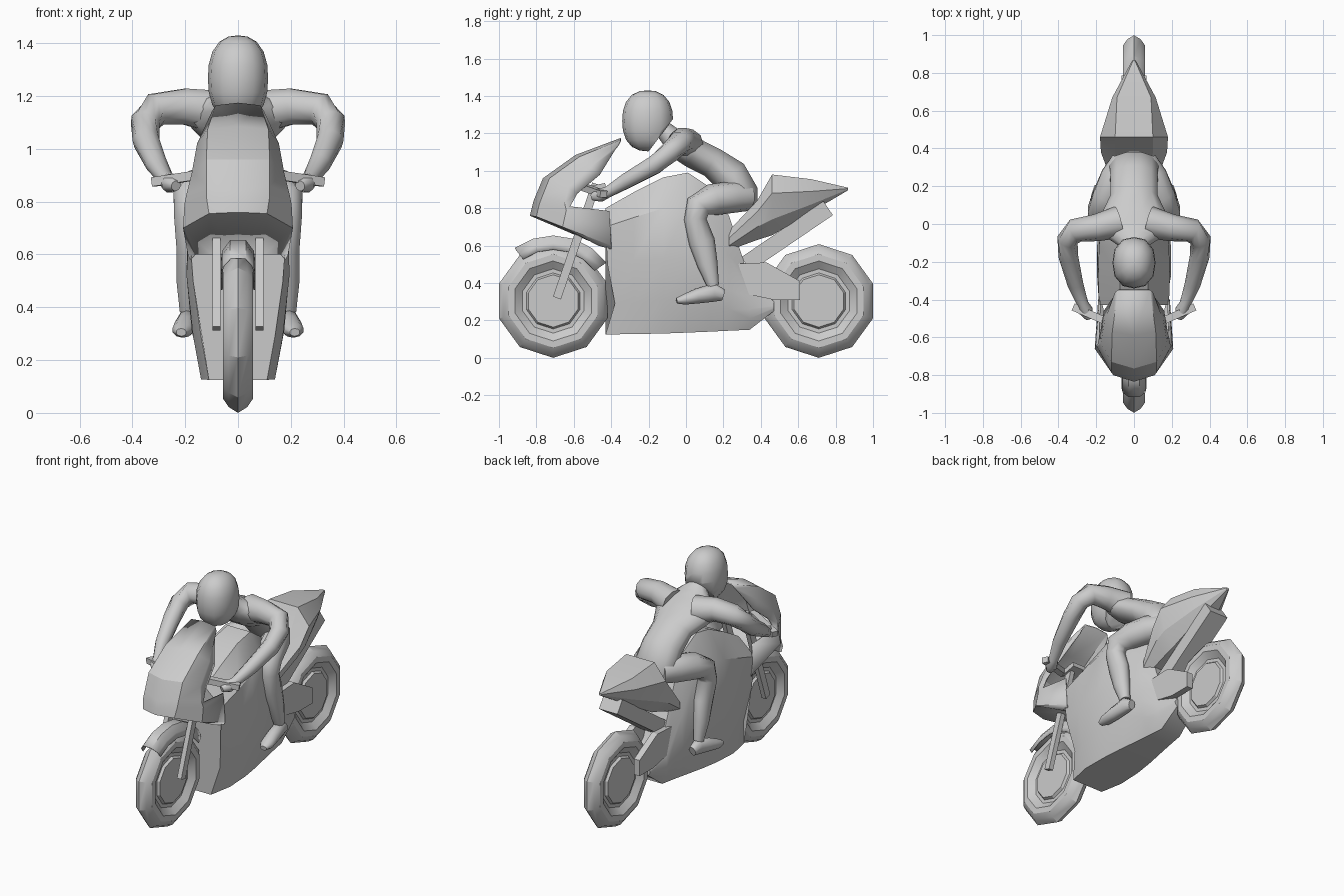
import bpy, bmesh
from math import sin, cos, pi, radians
from mathutils import Vector

if "Cube" in bpy.data.objects:
    bpy.data.objects.remove(bpy.data.objects["Cube"])

X, Z = Vector((1, 0, 0)), Vector((0, 0, 1))


def grid(name, rows, closed=True, caps=True, mirror=False, angle=30, solid=0):
    """Skin rows of points into one object, optionally mirrored across x."""
    bm = bmesh.new()
    vs = [[bm.verts.new(p) for p in r] for r in rows]
    n = len(rows[0])
    for a, b in zip(vs, vs[1:]):
        for i in range(n if closed else n - 1):
            j = (i + 1) % n
            bm.faces.new((a[i], a[j], b[j], b[i]))
    if closed and caps:
        bm.faces.new(vs[0])
        bm.faces.new(vs[-1])
    bmesh.ops.recalc_face_normals(bm, faces=bm.faces)
    return finish(name, bm, mirror, angle, solid)


def finish(name, bm, mirror=False, angle=30, solid=0):
    me = bpy.data.meshes.new(name)
    bm.to_mesh(me)
    bm.free()
    ob = bpy.data.objects.new(name, me)
    bpy.context.collection.objects.link(ob)
    bpy.ops.object.select_all(action='DESELECT')
    ob.select_set(True)
    bpy.context.view_layer.objects.active = ob
    bpy.ops.object.shade_smooth_by_angle(angle=radians(angle))
    if mirror:
        m = ob.modifiers.new("mirror", 'MIRROR')
        m.use_clip = True
    if solid:
        s = ob.modifiers.new("thickness", 'SOLIDIFY')
        s.thickness = solid
    return ob


def tube(name, path, ref=X, n=10, mirror=False, angle=60):
    """Sweep ellipses along a path of (x, y, z, half width, half depth)."""
    pts = [Vector(p[:3]) for p in path]
    rows = []
    for i, p in enumerate(path):
        t = Vector()
        if i:
            t += (pts[i] - pts[i - 1]).normalized()
        if i < len(pts) - 1:
            t += (pts[i + 1] - pts[i]).normalized()
        t.normalize()
        u = (ref - t * ref.dot(t)).normalized()
        v = t.cross(u)
        a, b = p[3], p[-1]
        rows.append([pts[i] + u * a * cos(2 * pi * (k + .5) / n) + v * b * sin(2 * pi * (k + .5) / n)
                     for k in range(n)])
    return grid(name, rows, mirror=mirror, angle=angle)


def bar(name, p, q, w, h, ref=X):
    """Rectangular bar between two points, mirrored when off centre."""
    s = 2 ** .5 / 2
    return tube(name, [(*p, w * s, h * s), (*q, w * s, h * s)], ref, 4, abs(p[0]) > 0, 30)


def hull(name, sections, angle=35):
    """Loft half sections (y, [(x, z, optional y shift) from bottom to top]) along y."""
    rows = []
    for y, half in sections:
        right = [(p[0], y + (p[2] if len(p) > 2 else 0), p[1]) for p in half]
        rows.append(right + [(-a, b, c) for a, b, c in reversed(right)])
    return grid(name, rows, angle=angle)


# wheels: ten-sided tyre, recessed rim and hub disc
side = [(.0, .304), (.035, .282), (.057, .25), (.057, .214), (.025, .172), (.025, .15),
        (.04, .14), (.04, .10)]
profile = [(-x, r) for x, r in reversed(side)] + side[1:]
for name, y in (("front_wheel", -.71), ("rear_wheel", .71)):
    grid(name, [[(x, y + r * sin(k * pi / 5), .304 + r * cos(k * pi / 5)) for k in range(10)]
                for x, r in profile])

# main fairing and fuel tank
hull("main_fairing", [
    (-.43, [(.11, .125), (.14, .29, .05), (.17, .50, .01), (.185, .70), (.07, .80)]),
    (-.28, [(.14, .127), (.17, .29), (.195, .52), (.19, .75), (.075, .885)]),
    (-.12, [(.135, .13), (.175, .31), (.195, .53), (.185, .80), (.08, .965)]),
    (.01, [(.12, .135), (.17, .31), (.19, .53), (.17, .82), (.08, .99)]),
    (.13, [(.10, .14), (.15, .30), (.17, .50), (.14, .74), (.07, .91)]),
    (.23, [(.085, .145), (.125, .26), (.14, .36), (.13, .55), (.08, .76)]),
    (.34, [(.07, .15), (.10, .21), (.105, .26), (.10, .33), (.07, .42)]),
    (.47, [(.06, .25), (.07, .26), (.075, .27), (.075, .28), (.06, .30)])])

# nose cowl and windscreen: half shell, mirrored
grid("nose_cowl", [
    [(0, -.46, .60), (.10, -.46, .60), (.16, -.47, .60), (.18, -.40, .58)],
    [(0, -.835, .76), (.11, -.80, .755), (.208, -.66, .70), (.19, -.40, .60)],
    [(0, -.825, .80), (.12, -.785, .82), (.203, -.64, .79), (.185, -.41, .785)],
    [(0, -.815, .84), (.12, -.77, .86), (.195, -.65, .83), (.19, -.62, .81)],
    [(0, -.765, .96), (.12, -.73, .96), (.175, -.63, .91), (.18, -.58, .88)],
    [(0, -.59, 1.085), (.115, -.57, 1.075), (.155, -.51, 1.02), (.16, -.46, .98)],
    [(0, -.35, 1.175), (.085, -.35, 1.165), (.10, -.36, 1.14), (.105, -.38, 1.11)]],
    closed=False, mirror=True, solid=.008)

# tail and seat hump
hull("tail", [
    (.23, [(.08, .575), (.12, .60), (.12, .64), (.08, .68)]),
    (.38, [(.08, .63), (.15, .70), (.175, .78), (.10, .84)]),
    (.46, [(.08, .655), (.15, .74), (.18, .88), (.10, .98)]),
    (.67, [(.05, .78), (.09, .82), (.115, .89), (.09, .955)]),
    (.865, [(.005, .895), (.01, .90), (.01, .905), (.005, .91)])], 20)

# exhaust under the tail, swingarm plates beside the rear wheel
bar("exhaust", (0, .32, .50), (0, .76, .80), .13, .09)
plate = [(.22, .50), (.43, .51), (.61, .41), (.61, .31), (.47, .31), (.28, .35)]
grid("swingarm", [[(x, y, z) for y, z in plate] for x in (.06, .10)], mirror=True)

# front fork, handlebars and mudguard
bar("fork", (.082, -.69, .32), (.082, -.48, .93), .03, .045)
bar("fork_clamp", (0, -.53, .90), (0, -.43, .92), .22, .03)
bar("handlebar", (.09, -.54, .91), (.32, -.44, .875), .035, .04, Z)
grid("front_mudguard", [
    [(x, -.71 + r * cos(a), .304 + r * sin(a)) for x, r in
     ((-.065, .275), (-.06, .31), (-.03, .35), (.03, .35), (.06, .31), (.065, .275))]
    for a in [radians(36 + 18 * k) for k in range(6)]], closed=False, solid=.006)

# rider: torso with neck
tube("rider_torso", [
    (0, .34, .80, .09, .05), (0, .31, .87, .135, .085), (0, .24, .97, .13, .10),
    (0, .14, 1.045, .13, .085), (0, .04, 1.095, .18, .085), (0, -.03, 1.135, .21, .08),
    (0, -.08, 1.18, .12, .06), (0, -.12, 1.22, .06, .05), (0, -.17, 1.27, .055, .05)], n=12)

# rider: arms reaching the bars
tube("rider_arm", [
    (.08, .01, 1.14, .085), (.20, -.02, 1.16, .072), (.31, -.035, 1.15, .065),
    (.352, -.085, 1.10, .057), (.348, -.17, 1.03, .052), (.31, -.32, .945, .042),
    (.272, -.42, .885, .03), (.255, -.46, .87, .038), (.235, -.50, .86, .02)], Z, mirror=True)

# rider: legs and feet
tube("rider_leg", [
    (.05, .33, .86, .075), (.095, .25, .86, .085), (.14, .14, .845, .085), (.18, .065, .81, .07),
    (.185, .05, .74, .06), (.185, .085, .62, .05, .07), (.19, .115, .50, .045, .055),
    (.19, .145, .385, .032)], mirror=True)
tube("rider_foot", [
    (.185, .20, .335, .025, .03), (.19, .15, .35, .038, .05), (.20, .06, .33, .042, .04),
    (.21, -.01, .312, .04, .028), (.215, -.05, .305, .02, .015)], mirror=True)

# rider: slightly boxy helmet, cut at an angle above the neck
bm = bmesh.new()
bmesh.ops.create_uvsphere(bm, u_segments=12, v_segments=10, radius=1)
for v in bm.verts:
    v.co /= sum(abs(c) ** 2.4 for c in v.co) ** (1 / 2.4)
bmesh.ops.scale(bm, vec=(.114, .136, .163), verts=bm.verts)
bmesh.ops.translate(bm, vec=(0, -.205, 1.267), verts=bm.verts)
bmesh.ops.bisect_plane(bm, geom=bm.verts[:] + bm.edges[:] + bm.faces[:], clear_outer=True,
                       plane_co=(0, -.075, 1.27), plane_no=(0, .8, -.6))
bmesh.ops.holes_fill(bm, edges=[e for e in bm.edges if e.is_boundary])
finish("helmet", bm, angle=50)
